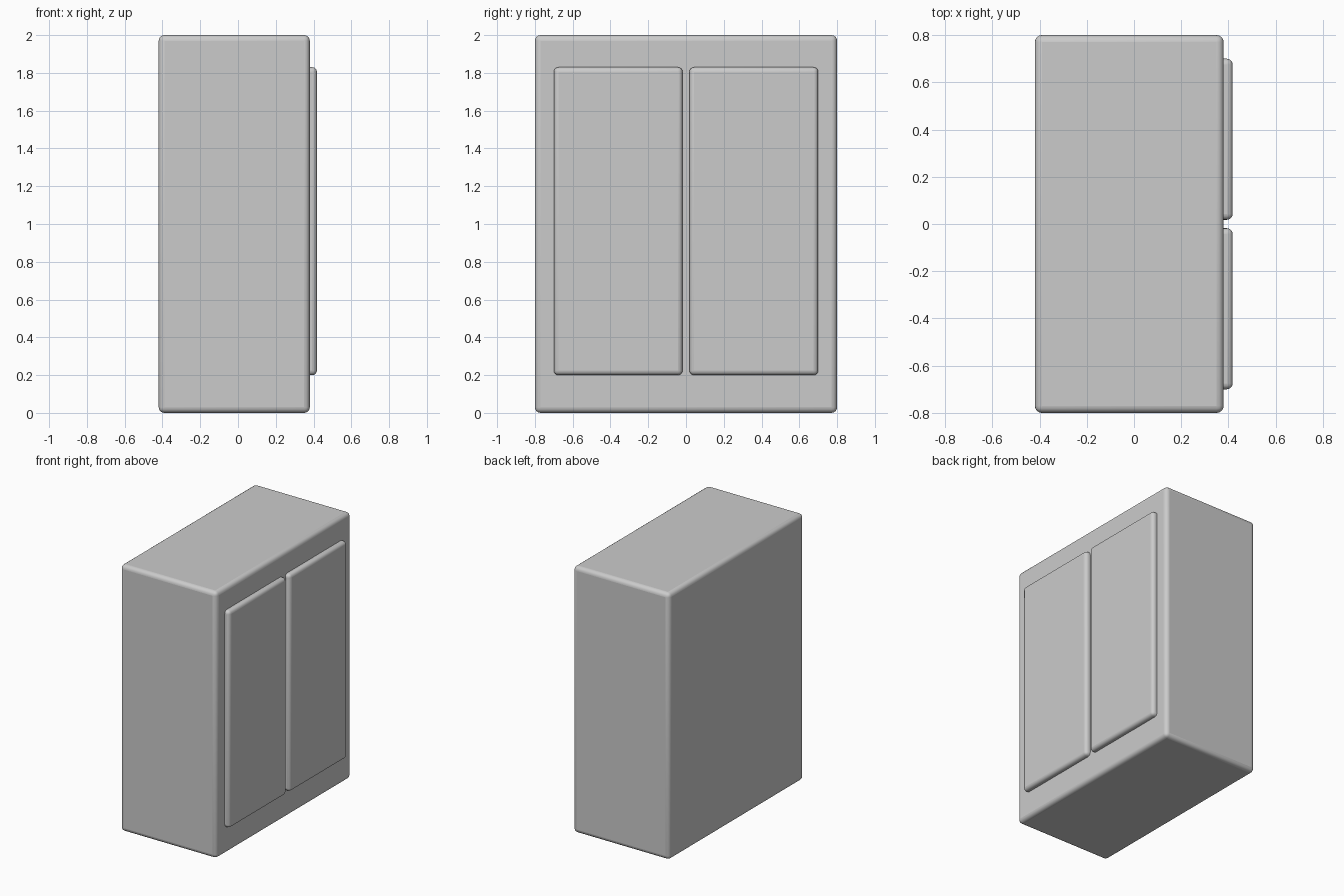
import bpy

if "Cube" in bpy.data.objects:
    bpy.data.objects.remove(bpy.data.objects["Cube"])


def rounded_box(name, lo, hi, radius):
    """Box between two corners with softly rounded edges."""
    bpy.ops.mesh.primitive_cube_add(size=1, location=[(a + b) / 2 for a, b in zip(lo, hi)])
    ob = bpy.context.object
    ob.name = name
    ob.scale = [b - a for a, b in zip(lo, hi)]
    bpy.ops.object.transform_apply(location=False, rotation=False, scale=True)
    bevel = ob.modifiers.new("rounded_edges", "BEVEL")
    bevel.width = radius
    bevel.segments = 4
    bpy.ops.object.shade_smooth_by_angle()
    return ob


# Cabinet body
rounded_box("cabinet_body", (-0.42, -0.8, 0), (0.38, 0.8, 2), 0.03)

# Pair of door panels raised from the +x face
for name, y0, y1 in (("left_door", -0.70, -0.018), ("right_door", 0.018, 0.70)):
    rounded_box(name, (0.34, y0, 0.20), (0.418, y1, 1.83), 0.025)
